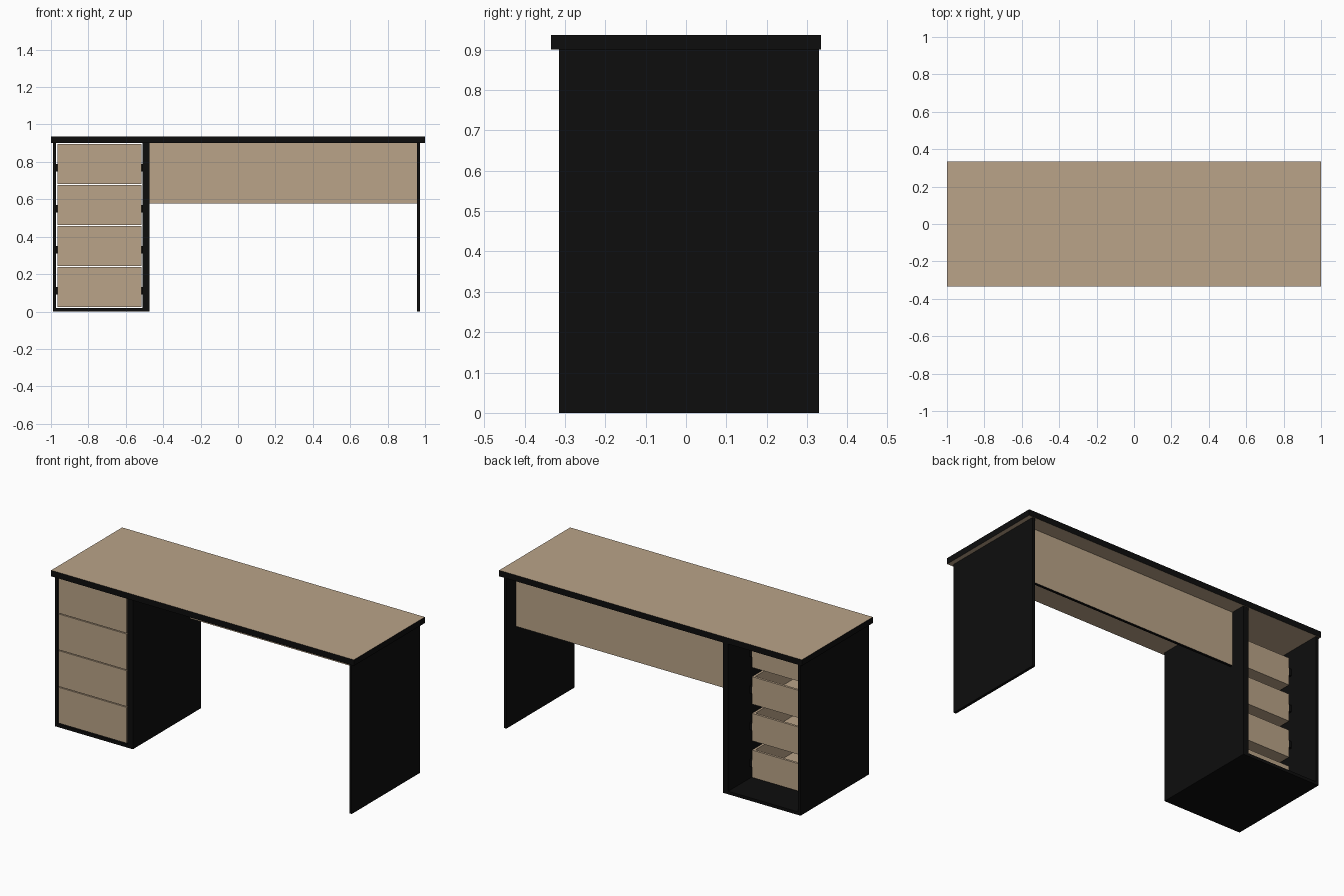
import bpy
import bmesh
from mathutils import Vector

cube = bpy.data.objects.get("Cube")
if cube:
    bpy.data.objects.remove(cube, do_unlink=True)


def make_material(name, colour):
    mat = bpy.data.materials.new(name)
    mat.use_nodes = True
    mat.diffuse_color = colour
    mat.node_tree.nodes["Principled BSDF"].inputs["Base Color"].default_value = colour
    return mat


wood = make_material("light oak", (0.49, 0.367, 0.246, 1))
black = make_material("black laminate", (0.004, 0.004, 0.004, 1))


def board(name, x, y, z, mat, banded_axis=None):
    """Box between (min, max) ranges; with banded_axis, only the two broad faces are wood."""
    bm = bmesh.new()
    bmesh.ops.create_cube(bm, size=1)
    for v in bm.verts:
        v.co = Vector([(r[0] + r[1]) / 2 + c * (r[1] - r[0])
                       for c, r in zip(v.co, (x, y, z))])
    bm.normal_update()
    if banded_axis is not None:
        for f in bm.faces:
            f.material_index = 0 if abs(f.normal[banded_axis]) > 0.5 else 1
    mesh = bpy.data.meshes.new(name)
    bm.to_mesh(mesh)
    bm.free()
    mesh.materials.append(mat)
    if banded_axis is not None:
        mesh.materials.append(black)
    obj = bpy.data.objects.new(name, mesh)
    bpy.context.collection.objects.link(obj)
    return obj


# Desktop with black edge banding
TOP = 0.9
board("desktop", (-1, 1), (-0.335, 0.335), (TOP, 0.936), wood, banded_axis=2)

# Upright panels and cabinet floor
DEPTH = (-0.315, 0.33)
for name, x in (("left_side_panel", (0.956, 0.972)),
                ("cabinet_outer_panel", (-0.988, -0.972)),
                ("cabinet_inner_panel", (-0.51, -0.474))):
    board(name, x, DEPTH, (0, TOP), black)
board("cabinet_floor", (-0.972, -0.51), DEPTH, (0, 0.018), black)

# Modesty panel
board("modesty_panel", (-0.474, 0.956), (0.222, 0.24), (0.577, TOP), wood, banded_axis=1)

# Drawers
PITCH = 0.219
WALL = 0.014
X0, X1 = -0.955, -0.527
Y0, Y1 = -0.299, 0.13
for i in range(4):
    z = 0.025 + i * PITCH
    n = f"drawer_{i + 1}"
    low, high = z + 0.004, z + 0.168
    board(n + "_front", (-0.966, -0.515), (-0.315, Y0), (z, z + PITCH - 0.005), wood)
    board(n + "_bottom", (X0 + WALL, X1 - WALL), (Y0, Y1 - WALL), (low, low + 0.012), wood)
    board(n + "_back", (X0, X1), (Y1 - WALL, Y1), (low, high), wood)
    board(n + "_right_side", (X0, X0 + WALL), (Y0, Y1 - WALL), (low, high), wood)
    board(n + "_left_side", (X1 - WALL, X1), (Y0, Y1 - WALL), (low, high), wood)
    # Runners between the drawer box and the cabinet
    for side, x in (("right", (-0.972, X0)), ("left", (X1, -0.51))):
        board(f"{n}_{side}_runner", x, (Y0, Y1), (z + 0.066, z + 0.106), black)
